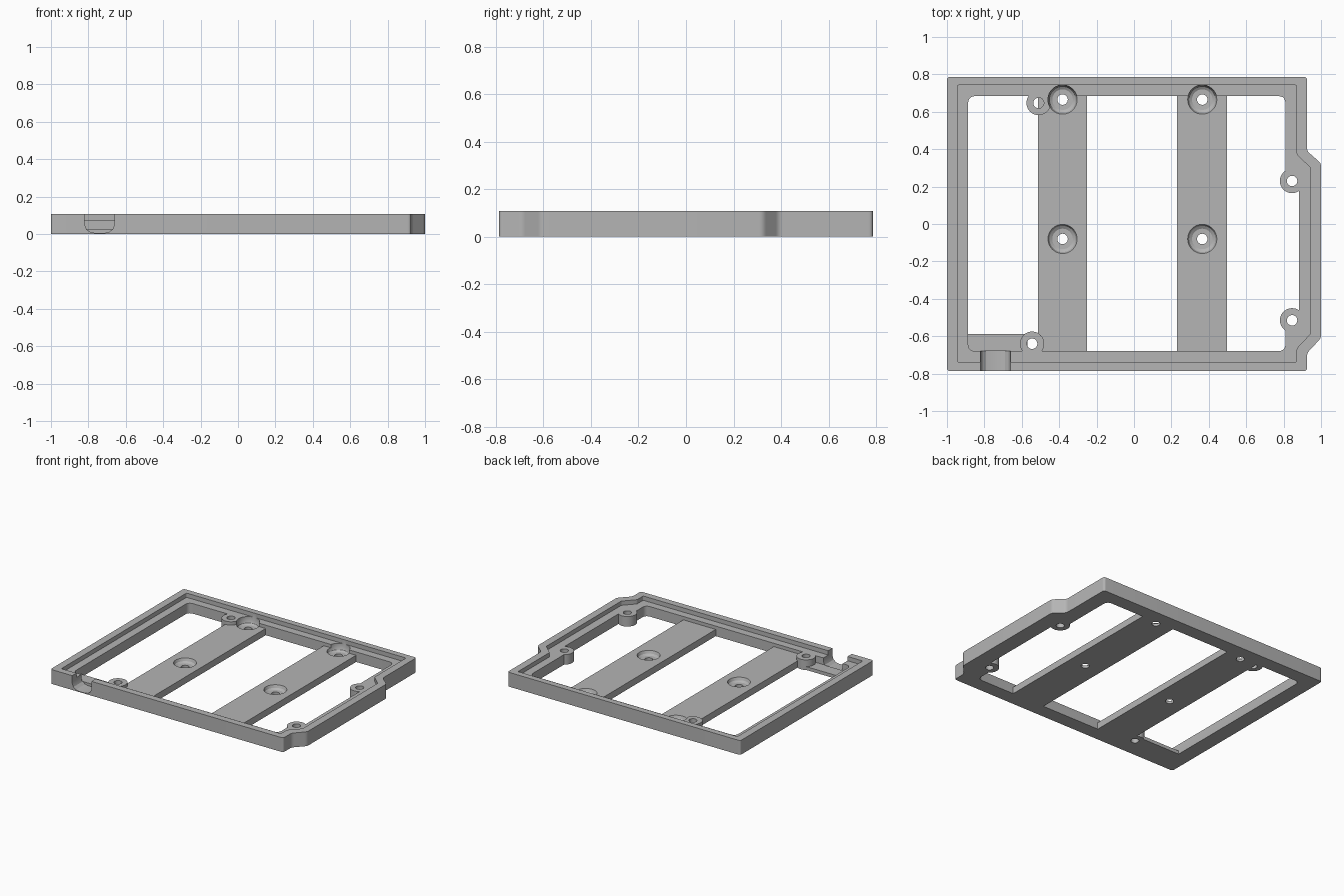
import bpy, bmesh, math
from mathutils import Vector

cube = bpy.data.objects.get("Cube")
if cube:
    bpy.data.objects.remove(cube, do_unlink=True)

grey = bpy.data.materials.new("plain_grey")
grey.use_nodes = True
COLOUR = (0.46, 0.46, 0.46, 1)
grey.diffuse_color = COLOUR
grey.node_tree.nodes["Principled BSDF"].inputs["Base Color"].default_value = COLOUR

HEIGHT, LEDGE, BAR, SLAB = 0.107, 0.075, 0.05, 0.025


def finish(name, bm):
    bmesh.ops.recalc_face_normals(bm, faces=bm.faces)
    mesh = bpy.data.meshes.new(name)
    bm.to_mesh(mesh)
    bm.free()
    mesh.materials.append(grey)
    ob = bpy.data.objects.new(name, mesh)
    bpy.context.scene.collection.objects.link(ob)
    return ob


def rounded(points, radius, steps=5):
    """Replace each corner of an outline with a small curve."""
    out = []
    for i, p in enumerate(points):
        p = Vector(p)
        a, b = Vector(points[i - 1]) - p, Vector(points[(i + 1) % len(points)]) - p
        r = min(radius, a.length * 0.45, b.length * 0.45)
        a, b = p + a.normalized() * r, p + b.normalized() * r
        for k in range(steps + 1):
            t = k / steps
            out.append(a * (1 - t) ** 2 + p * 2 * t * (1 - t) + b * t * t)
    return out


def prism(name, points, low, high, axis="z"):
    bm = bmesh.new()
    place = (lambda p: (p[0], p[1], low)) if axis == "z" else (lambda p: (p[0], low, p[1]))
    face = bm.faces.new([bm.verts.new(place(p)) for p in points])
    top = bmesh.ops.extrude_face_region(bm, geom=[face])["geom"]
    shift = (0, 0, high - low) if axis == "z" else (0, high - low, 0)
    bmesh.ops.translate(bm, vec=shift, verts=[v for v in top if isinstance(v, bmesh.types.BMVert)])
    return finish(name, bm)


def box(name, x0, x1, y0, y1, z0, z1):
    return prism(name, [(x0, y0), (x1, y0), (x1, y1), (x0, y1)], z0, z1)


def turned(name, x, y, profile, sides=40):
    """Stack of rings, closed at both ends; profile holds (radius, z)."""
    bm = bmesh.new()
    rings = [[bm.verts.new((x + r * math.cos(i * math.tau / sides),
                            y + r * math.sin(i * math.tau / sides), z))
              for i in range(sides)] for r, z in profile]
    for lo, hi in zip(rings, rings[1:]):
        for i in range(sides):
            j = (i + 1) % sides
            bm.faces.new((lo[i], lo[j], hi[j], hi[i]))
    bm.faces.new(rings[0])
    bm.faces.new(rings[-1])
    return finish(name, bm)


def combine(target, tool, operation):
    mod = target.modifiers.new(operation.lower(), "BOOLEAN")
    mod.operation, mod.object, mod.solver = operation, tool, "EXACT"
    bpy.context.view_layer.objects.active = target
    bpy.ops.object.modifier_apply(modifier=mod.name)
    bpy.data.objects.remove(tool, do_unlink=True)


# Frame with raised lip, stepped on its left side
outer = [(-1, -0.787), (0.925, -0.787), (0.925, -0.69), (1, -0.61),
         (1, 0.325), (0.925, 0.39), (0.925, 0.787), (-1, 0.787)]
lip = [(-0.945, -0.737), (0.87, -0.737), (0.87, -0.665), (0.945, -0.585),
       (0.945, 0.30), (0.87, 0.37), (0.87, 0.742), (-0.945, 0.742)]
opening = [(-0.887, -0.68), (0.81, -0.68), (0.81, -0.52), (0.882, -0.50),
           (0.882, 0.21), (0.81, 0.24), (0.81, 0.684), (-0.887, 0.684)]
frame = prism("frame", rounded(outer, 0.018), 0, HEIGHT)
combine(frame, prism("lip_cutter", rounded(lip, 0.008), LEDGE, 0.2), "DIFFERENCE")
combine(frame, prism("opening_cutter", rounded(opening, 0.04), -0.1, 0.2), "DIFFERENCE")

# Screw bosses on the ledge, then their holes
bosses = [(-0.51, 0.647), (-0.545, -0.64), (0.845, 0.23), (0.845, -0.515)]
for x, y in bosses:
    combine(frame, turned("boss", x, y, [(0.065, 0), (0.065, LEDGE)]), "UNION")
for x, y in bosses:
    combine(frame, turned("hole_cutter", x, y, [(0.028, -0.1), (0.028, 0.2)]), "DIFFERENCE")

# Cross bars and the low slab beside the cable notch
for x0, x1 in [(-0.513, -0.25), (0.23, 0.498)]:
    combine(frame, box("cross_bar", x0, x1, -0.71, 0.71, 0, BAR), "UNION")
combine(frame, box("corner_slab", -0.91, -0.57, -0.70, -0.587, 0, SLAB), "UNION")

# Recessed screw seats in the bars
seat = [(0.028, -0.1), (0.028, 0.019), (0.055, 0.02), (0.07, 0.03), (0.078, BAR), (0.078, 0.2)]
for x in (-0.382, 0.365):
    for y in (0.665, -0.08):
        combine(frame, turned("seat_cutter", x, y, seat), "DIFFERENCE")

# Cable notch with rounded lower corners
notch = [(-0.82, 0.2), (-0.82, 0.05), (-0.81, 0.025), (-0.79, 0.01), (-0.765, 0.005),
         (-0.715, 0.005), (-0.69, 0.01), (-0.67, 0.025), (-0.66, 0.05), (-0.66, 0.2)]
combine(frame, prism("notch_cutter", notch, -0.9, -0.678, "y"), "DIFFERENCE")

bpy.ops.object.select_all(action="DESELECT")
frame.select_set(True)
bpy.context.view_layer.objects.active = frame
bpy.ops.object.shade_smooth_by_angle(angle=math.radians(25))
